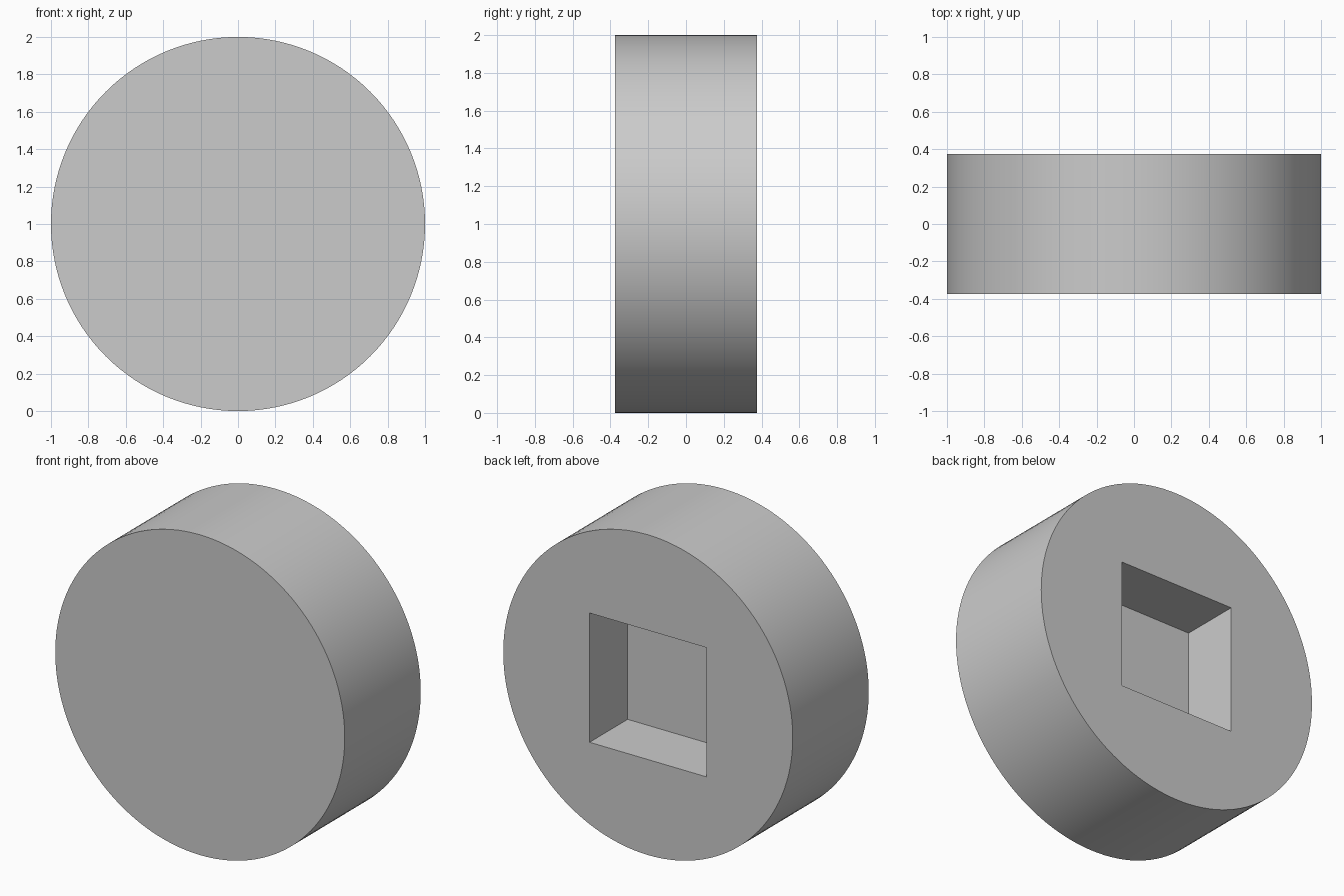
import bpy
import math

RADIUS = 1.0
DEPTH = 0.75
SOCKET_SIDE = 0.807
SOCKET_DEPTH = 0.375

cube = bpy.data.objects.get("Cube")
if cube:
    bpy.data.objects.remove(cube, do_unlink=True)


def flat_material(name, color):
    mat = bpy.data.materials.new(name)
    mat.use_nodes = True
    mat.diffuse_color = color
    mat.node_tree.nodes["Principled BSDF"].inputs["Base Color"].default_value = color
    return mat


# Round body lying along y
bpy.ops.mesh.primitive_cylinder_add(
    vertices=128, radius=RADIUS, depth=DEPTH,
    location=(0, 0, RADIUS), rotation=(math.pi / 2, 0, 0))
body = bpy.context.object
body.name = "round_body"
bpy.ops.object.transform_apply(location=True, rotation=True, scale=True)
body.data.materials.append(flat_material("light grey", (0.6, 0.6, 0.6, 1)))

# Square blind socket in the back; the cutter overshoots the back face
bpy.ops.mesh.primitive_cube_add(size=1, location=(0, DEPTH / 2, RADIUS))
cutter = bpy.context.object
cutter.name = "socket_cutter"
cutter.hide_render = True
cutter.dimensions = (SOCKET_SIDE, 2 * SOCKET_DEPTH, SOCKET_SIDE)
bpy.ops.object.transform_apply(location=True, rotation=True, scale=True)

bpy.ops.object.select_all(action="DESELECT")
body.select_set(True)
bpy.context.view_layer.objects.active = body
cut = body.modifiers.new("square_socket", "BOOLEAN")
cut.operation = "DIFFERENCE"
cut.solver = "EXACT"
cut.object = cutter
bpy.ops.object.modifier_apply(modifier=cut.name)
bpy.data.objects.remove(cutter, do_unlink=True)

# Smooth rim with crisp edges
bpy.ops.object.shade_smooth_by_angle(angle=math.radians(30))
